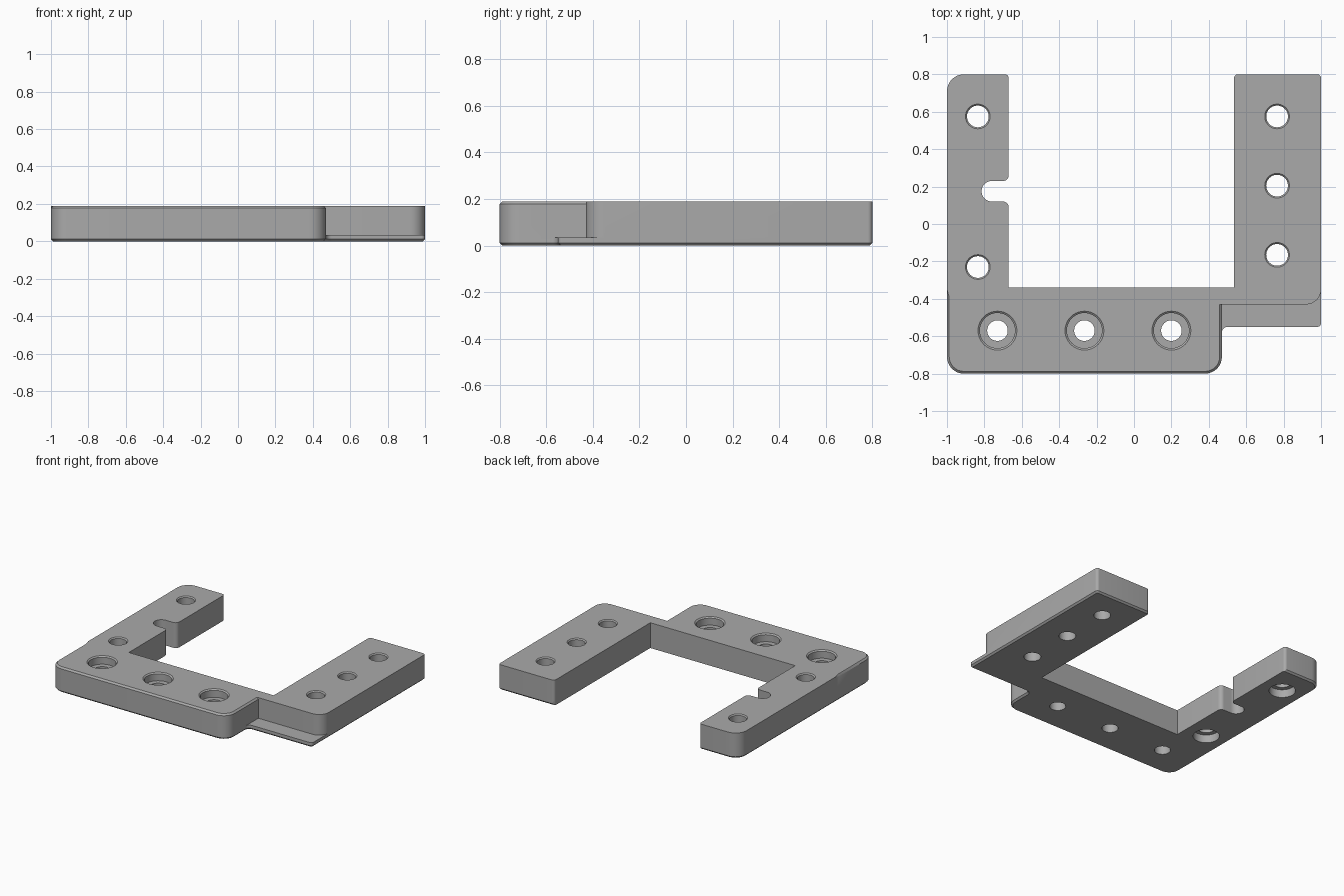
import bpy
import bmesh
from math import pi, cos, sin, tan
from mathutils import Vector

cube = bpy.data.objects.get("Cube")
if cube:
    bpy.data.objects.remove(cube, do_unlink=True)

HEIGHT, LEDGE, BEVEL = 0.19, 0.035, 0.012
ARC_STEPS = 8
LEFT, RIGHT, FRONT, BACK = -1, 1, -0.8, 0.8
STEP_X, LIP_Y, WALL_Y = 0.47, -0.55, -0.43
ARM_L, ARM_R, BAR_Y = -0.67, 0.535, -0.34
BIG, SMALL, SLOT = 0.09, 0.02, 0.055

# Outline corners as x, y, radius; the lip section differs below and above the ledge
front_edge = [(LEFT, FRONT, BIG), (STEP_X, FRONT, BIG), (STEP_X, LIP_Y - 0.03, 0)]
lip = [(STEP_X, LIP_Y, 0.03), (RIGHT, LIP_Y, SMALL)]
wall = [(STEP_X, WALL_Y, 0), (RIGHT, WALL_Y, 0.08)]
arms = [(RIGHT, WALL_Y + 0.08, 0), (RIGHT, BACK, SMALL), (ARM_R, BACK, SMALL),
        (ARM_R, BAR_Y, 0), (ARM_L, BAR_Y, 0),
        (ARM_L, 0.12, 0.03), (-0.815, 0.12, SLOT), (-0.815, 0.23, SLOT), (ARM_L, 0.23, 0.03),
        (ARM_L, BACK, SMALL), (LEFT, BACK, BIG), (LEFT, -0.35, 0), (LEFT, -0.39, 0)]
lower = front_edge + lip + arms
upper = front_edge + wall + arms


def inset_bottom(x, y):
    """Move the outer edges inward for the bottom bevel."""
    nx = x - BEVEL if x == STEP_X else max(LEFT + BEVEL, min(RIGHT - BEVEL, x))
    ny = y + BEVEL if y == LIP_Y else max(FRONT + BEVEL, min(BACK - BEVEL, y))
    return nx, ny


def inset_top(x, y):
    """Move only the front bar's edges inward for the top bevel."""
    if y > -0.38 or x > STEP_X:
        return x, y
    return max(LEFT + BEVEL, min(STEP_X - BEVEL, x)), max(FRONT + BEVEL, y)


def outline(corners, inset=None):
    """Round every corner with the same number of points."""
    points = []
    moved = [Vector(inset(x, y) if inset else (x, y)) for x, y, r in corners]
    for i, (x, y, r) in enumerate(corners):
        p = moved[i]
        a = (moved[i - 1] - p).normalized()
        b = (moved[(i + 1) % len(moved)] - p).normalized()
        convex = b.x * a.y - b.y * a.x > 0
        if r and (p - Vector((x, y))).length > 0.001:
            r += -BEVEL if convex else BEVEL
        if r == 0:
            points += [p] * (ARC_STEPS + 1)
            continue
        centre = p + (a + b) * r
        for k in range(ARC_STEPS + 1):
            t = k / ARC_STEPS * pi / 2
            points.append(centre - b * r * cos(t) - a * r * sin(t))
    return points


def stack(name, rings):
    """Skin a list of (points, height) rings into a closed solid."""
    bm = bmesh.new()
    loops = [[bm.verts.new((p[0], p[1], z)) for p in pts] for pts, z in rings]
    for low, high in zip(loops, loops[1:]):
        for i in range(len(low)):
            bm.faces.new((low[i - 1], low[i], high[i], high[i - 1]))
    bm.faces.new(loops[0][::-1])
    bm.faces.new(loops[-1])
    bmesh.ops.remove_doubles(bm, verts=bm.verts, dist=0.0005)
    bmesh.ops.recalc_face_normals(bm, faces=bm.faces)
    mesh = bpy.data.meshes.new(name)
    bm.to_mesh(mesh)
    bm.free()
    obj = bpy.data.objects.new(name, mesh)
    bpy.context.collection.objects.link(obj)
    return obj


def circle(x, y, r, n=40):
    return [(x + r * cos(2 * pi * k / n), y + r * sin(2 * pi * k / n)) for k in range(n)]


# Bracket body with lip and bevels
bracket = stack("mounting_bracket", [
    (outline(lower, inset_bottom), 0), (outline(lower), BEVEL), (outline(lower), LEDGE),
    (outline(upper), LEDGE), (outline(upper), HEIGHT - BEVEL),
    (outline(upper, inset_top), HEIGHT)])

# Screw hole profiles as radius, height
OVER, RIM = 0.02, 0.008
TOP = HEIGHT + OVER
plain = [(0.058, -OVER), (0.058, HEIGHT - RIM), (0.066, HEIGHT), (0.066, TOP)]
bored_below = [(0.09, -OVER), (0.09, 0.06)] + [(0.058, 0.06)] + plain[1:]
bored_above = [(0.055, -OVER), (0.055, 0.13), (0.094, 0.13),
               (0.094, HEIGHT - RIM), (0.104, HEIGHT), (0.104, TOP)]
holes = [(0.765, y, plain) for y in (0.575, 0.205, -0.165)]
holes += [(-0.835, y, bored_below) for y in (0.575, -0.23)]
holes += [(x, -0.57, bored_above) for x in (-0.73, -0.265, 0.2)]

bpy.context.view_layer.objects.active = bracket
for x, y, profile in holes:
    cutter = stack("hole_cutter", [(circle(x, y, r), z) for r, z in profile])
    cutter.hide_render = True
    mod = bracket.modifiers.new("hole", "BOOLEAN")
    mod.operation, mod.solver, mod.object = "DIFFERENCE", "EXACT", cutter
    bpy.ops.object.modifier_apply(modifier=mod.name)
    bpy.data.objects.remove(cutter, do_unlink=True)

# Grey finish
grey = bpy.data.materials.new("plain_grey")
grey.use_nodes = True
colour = (0.4, 0.4, 0.4, 1)
grey.diffuse_color = colour
grey.node_tree.nodes["Principled BSDF"].inputs["Base Color"].default_value = colour
bracket.data.materials.clear()
bracket.data.materials.append(grey)

for obj in bpy.context.selected_objects:
    obj.select_set(False)
bracket.select_set(True)
bpy.ops.object.shade_smooth_by_angle(angle=pi / 6)
